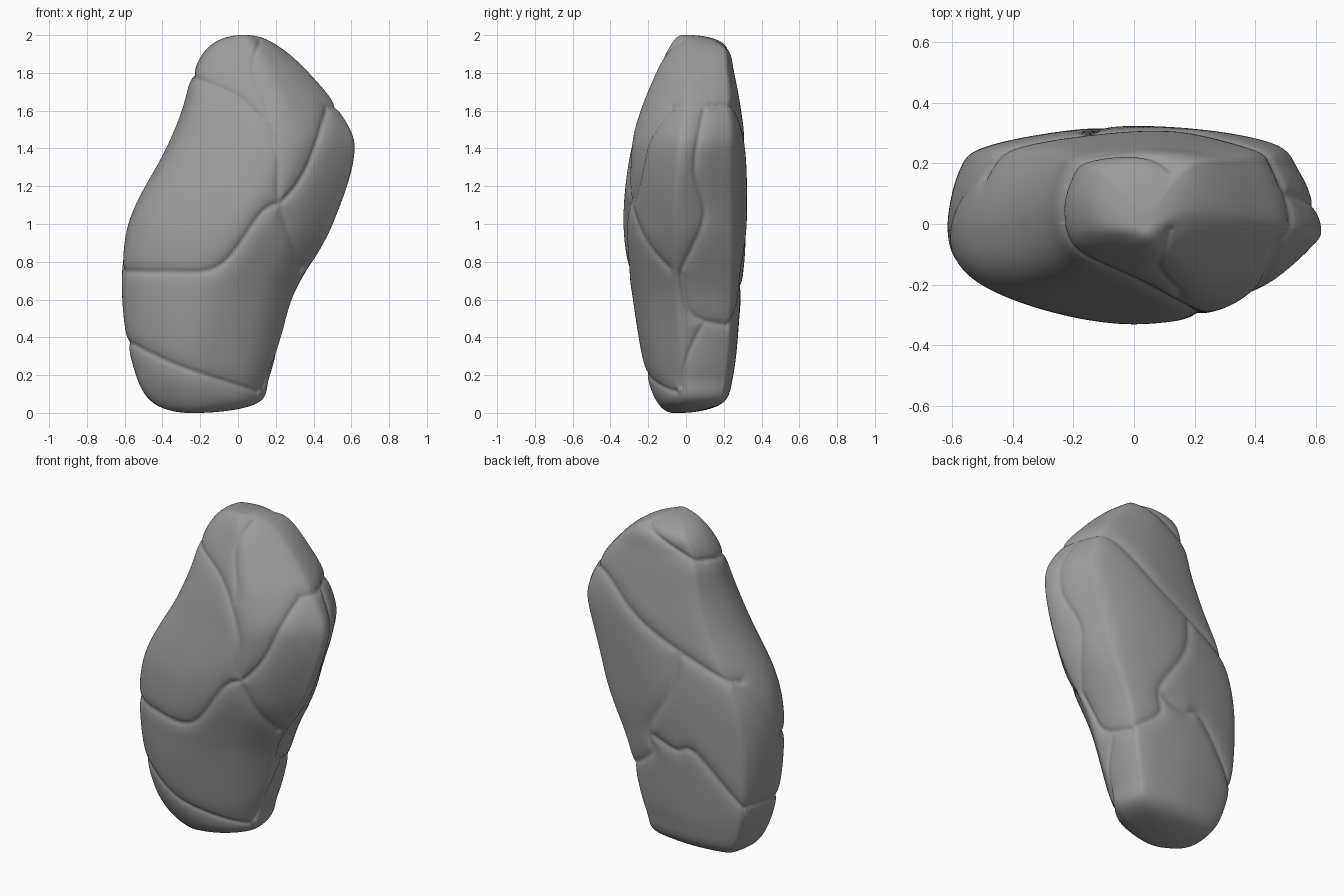
import bpy, bmesh, math
from mathutils import Vector
from mathutils.bvhtree import BVHTree
from mathutils.kdtree import KDTree

if "Cube" in bpy.data.objects:
    bpy.data.objects.remove(bpy.data.objects["Cube"])

AROUND, ROWS = 280, 250
# Outline by height: z, x left, x right, y front, y back
OUTLINE = [(0, -.26, -.22, -.07, -.03), (.05, -.445, .1, -.145, .19), (.2, -.54, .17, -.205, .25),
           (.6, -.612, .29, -.278, .29), (1, -.58, .5, -.33, .322), (1.4, -.38, .617, -.293, .316),
           (1.6, -.297, .535, -.242, .292), (1.8, -.24, .375, -.16, .255), (1.95, -.14, .2, -.08, .21),
           (2, .02, .05, -.02, .02)]


def catmull(a, b, c, d, t):
    return .5 * (2 * b + (c - a) * t + (2 * a - 5 * b + 4 * c - d) * t * t
                 + (3 * b - a - 3 * c + d) * t ** 3)


def angle(z):
    return math.acos(max(-1, min(1, 1 - z)))


def outline(z):
    """Smooth interpolation of the outline over the polar angle."""
    p = angle(z)
    ks = [angle(r[0]) for r in OUTLINE]
    i = max(0, min(len(ks) - 2, sum(k <= p for k in ks) - 1))
    h = ks[i + 1] - ks[i]
    t = (p - ks[i]) / h

    def slope(j, c):
        lo, hi = max(j - 1, 0), min(j + 1, len(ks) - 1)
        return (OUTLINE[hi][c] - OUTLINE[lo][c]) / (ks[hi] - ks[lo])
    return [OUTLINE[i][c] * (1 + 2 * t) * (1 - t) ** 2 + OUTLINE[i + 1][c] * t * t * (3 - 2 * t)
            + h * (slope(i, c) * t * (1 - t) ** 2 + slope(i + 1, c) * t * t * (t - 1))
            for c in range(1, 5)]


def section(z):
    """Cross-section in outline units: keeled front that leans right higher up, boxy back."""
    up = max(0, min(1, (z - .3) / 1.1))
    mid = math.exp(-((z - 1.25) / .45) ** 2)
    left = -.2 + .2 * up
    side = .1 - .17 * math.sin(math.pi * min(1, z / 2))
    return [(-1, left), (-.85, -.57), (-.38, -.95 + .1 * up), (.05 + .15 * up, -1), (.6, -.74),
            (.93, -.3), (1, side), (.92 - .07 * mid, .68 - .18 * mid), (.75 - .1 * mid, .9 - .06 * mid),
            (0, 1), (-.72, .84), (-.92, .58)]


# Stone body lofted from bottom to top
bm = bmesh.new()
rings = []
for r in range(ROWS + 1):
    z = 1 - math.cos(math.pi * r / ROWS)
    xl, xr, yf, yb = outline(z)
    pts = section(z)
    n = len(pts)
    ring = []
    for k in range(AROUND):
        i, t = divmod(k * n / AROUND, 1)
        q = [pts[(int(i) + o) % n] for o in (-1, 0, 1, 2)]
        u, v = (catmull(*(s[c] for s in q), t) for c in (0, 1))
        ring.append(bm.verts.new(((xl + xr + (xr - xl) * u) / 2, (yf + yb + (yb - yf) * v) / 2, z)))
    rings.append(ring)
for a, b in zip(rings, rings[1:]):
    for k in range(AROUND):
        m = (k + 1) % AROUND
        bm.faces.new((a[k], a[m], b[m], b[k]))
bm.faces.new(rings[0][::-1])
bm.faces.new(rings[-1])
# Soften the loft edges
for _ in range(12):
    bmesh.ops.smooth_vert(bm, verts=bm.verts[:], factor=.5, use_axis_x=True, use_axis_y=True)
bm.normal_update()

# Cracks are smooth curves projected onto the body from one side
tree = BVHTree.FromBMesh(bm)
marks = []
FRONT, BACK = Vector((0, 1, 0)), Vector((0, -1, 0))
RIGHT, LEFT = Vector((-1, 0, 0)), Vector((1, 0, 0))


def crack(d, *line, strength=1):
    """Points are (x, z) from front or back, (y, z) from right or left."""
    ext = (line[0],) + line + (line[-1],)
    for i in range(len(line) - 1):
        for s in range(60):
            h, z = (catmull(*(p[c] for p in ext[i:i + 4]), s / 60) for c in (0, 1))
            p = Vector((h, 0, z)) if d.x == 0 else Vector((0, h, z))
            hit = tree.ray_cast(p - d * 3, d)[0] or tree.find_nearest(p)[0]
            marks.append((hit, strength))


# Front cracks: waist, slanting main seam, top split, foot
crack(FRONT, (-.61, .75), (-.4, .745), (-.1, .775), (.13, 1.06), (.25, 1.13), (.37, 1.3), (.48, 1.62))
crack(FRONT, (-.24, 1.78), (.03, 1.65), (.2, 1.4), (.22, 1.12), (.34, .76), strength=.8)
crack(FRONT, (.12, 1.97), (.08, 1.83), (.15, 1.63), (.13, 1.54), strength=.6)
crack(FRONT, (-.58, .37), (-.3, .24), (.11, .11), strength=.8)
# Back cracks: long diagonal, top cap, two lower branches
crack(BACK, (.49, 1.63), (.35, 1.6), (.05, 1.38), (-.5, 1.13))
crack(BACK, (.12, 1.96), (-.1, 1.86), (-.23, 1.8))
crack(BACK, (-.15, 1.29), (-.12, 1.05), (.05, .76), (.04, .6), (.2, .47), strength=.8)
crack(BACK, (.03, .71), (-.13, .66), (-.26, .67), (-.54, .37))
# Right side cracks around the bulging plate and down to the foot
crack(RIGHT, (-.03, .74), (.1, 1.04), (.05, 1.3), (.1, 1.62), strength=.8)
crack(RIGHT, (-.08, 1.62), (.25, 1.63), strength=.8)
crack(RIGHT, (-.03, .74), (.03, .52), (.22, .46))
crack(RIGHT, (.1, .49), (.01, .3), (-.03, .14), strength=.7)
# Left side links between front and back
crack(LEFT, (.2, 1.13), (-.05, .76), strength=.6)
crack(LEFT, (.17, .38), (-.05, .37), strength=.8)
crack(LEFT, (.15, 1.81), (0, 1.78))

# Sink the cracks, with softly rounded plate rims
kd = KDTree(len(marks))
for i, m in enumerate(marks):
    kd.insert(m[0], i)
kd.balance()
moves = []
for v in bm.verts:
    _, i, dist = kd.find(v.co)
    depth = .009 * math.exp(-(dist / .014) ** 2) + .008 * math.exp(-(dist / .045) ** 2)
    moves.append((v, v.normal * depth * marks[i][1]))
for v, off in moves:
    v.co -= off

me = bpy.data.meshes.new("cracked_stone")
bm.to_mesh(me)
bm.free()
stone = bpy.data.objects.new("cracked_stone", me)
bpy.context.collection.objects.link(stone)
me.shade_smooth()
# Dark grey stone
mat = bpy.data.materials.new("dark_stone")
mat.diffuse_color = (.33, .33, .33, 1)
mat.use_nodes = True
mat.node_tree.nodes["Principled BSDF"].inputs["Base Color"].default_value = mat.diffuse_color
me.materials.append(mat)
